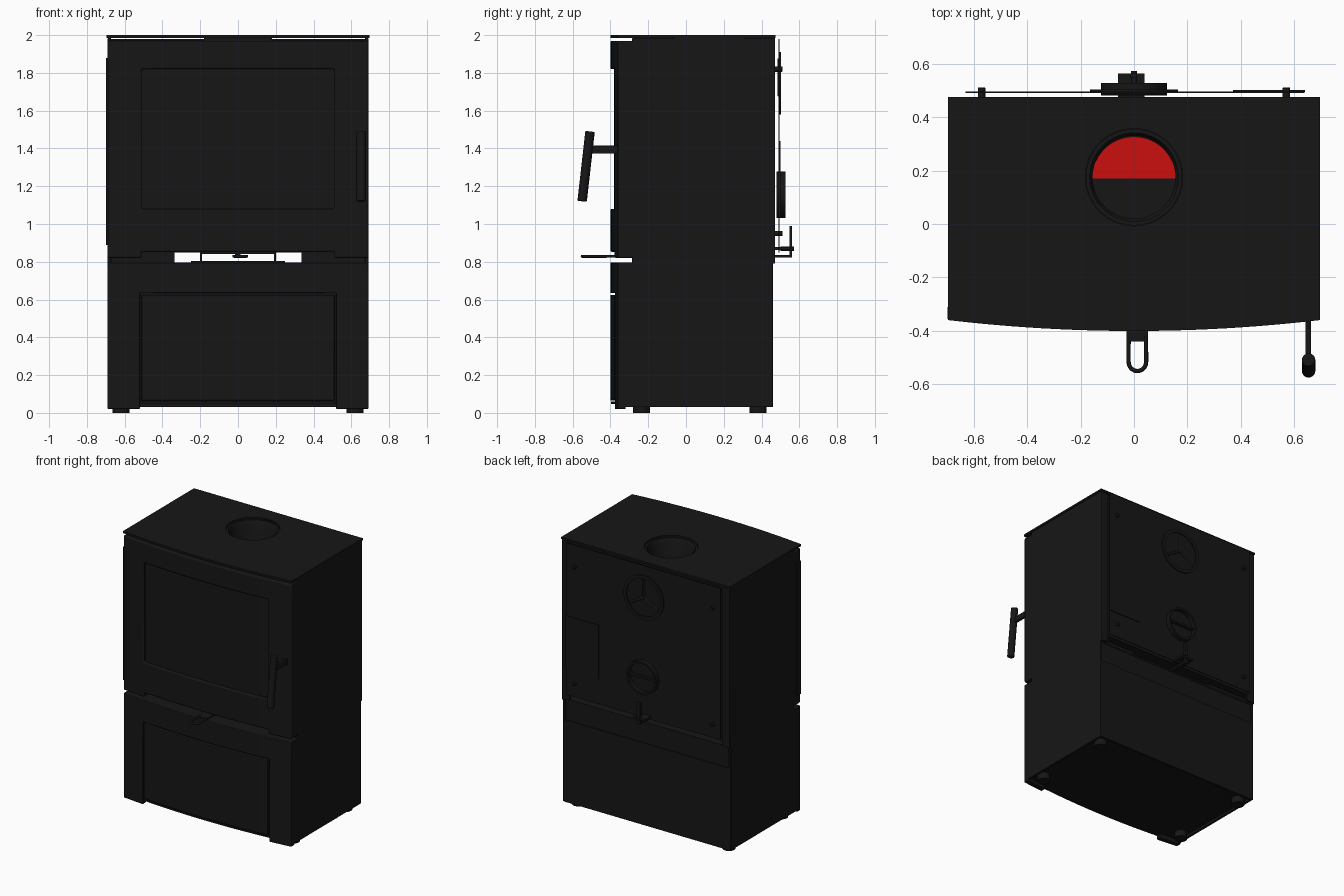
import bpy, bmesh, math
from mathutils import Vector

if "Cube" in bpy.data.objects:
    bpy.data.objects.remove(bpy.data.objects["Cube"])

def material(name, col):
    m = bpy.data.materials.new(name)
    m.diffuse_color = col
    m.use_nodes = True
    m.node_tree.nodes["Principled BSDF"].inputs["Base Color"].default_value = m.diffuse_color
    return m

BLACK = material("black_steel", (0.008, 0.008, 0.008, 1))
RED = material("red_lining", (0.6, 0.005, 0.005, 1))
W, BACK = 0.69, 0.475

def arc(x):
    return -0.40 + 0.04 * (x / W) ** 2

def finish(bm, name, mat=BLACK, bevel=0.0):
    bmesh.ops.recalc_face_normals(bm, faces=bm.faces)
    me = bpy.data.meshes.new(name)
    bm.to_mesh(me)
    bm.free()
    ob = bpy.data.objects.new(name, me)
    bpy.context.collection.objects.link(ob)
    me.materials.append(mat)
    if bevel:
        mod = ob.modifiers.new("bevel", 'BEVEL')
        mod.width, mod.segments, mod.limit_method = bevel, 2, 'ANGLE'
        mod.angle_limit = math.radians(40)
    bpy.context.view_layer.objects.active = ob
    bpy.ops.object.select_all(action='DESELECT')
    ob.select_set(True)
    bpy.ops.object.shade_smooth_by_angle(angle=math.radians(35))
    return ob

def box(name, x, y, z, bevel=0.0):
    bm = bmesh.new()
    bmesh.ops.create_cube(bm, size=1)
    for v in bm.verts:
        v.co = [(r[0] + r[1]) / 2 + c * (r[1] - r[0]) for r, c in zip((x, y, z), v.co)]
    return finish(bm, name, bevel=bevel)

def rod(name, a, b, r, bevel=0.0, sides=32):
    a, b = Vector(a), Vector(b)
    bm = bmesh.new()
    bmesh.ops.create_cone(bm, cap_ends=True, segments=sides, radius1=r, radius2=r, depth=(b - a).length)
    q = (b - a).to_track_quat('Z', 'Y')
    for v in bm.verts:
        v.co = q @ v.co + (a + b) / 2
    return finish(bm, name, bevel=bevel)

def lathe(name, prof, loc, axis='Z', n=64):
    """Closed radius/height profile spun round z, or round y when axis is Y."""
    bm = bmesh.new()
    rings = []
    for i in range(n):
        t = 2 * math.pi * i / n
        ring = []
        for r, h in prof:
            p = (r * math.cos(t), r * math.sin(t), h)
            if axis == 'Y':
                p = (p[0], p[2], p[1])
            ring.append(bm.verts.new(Vector(p) + Vector(loc)))
        rings.append(ring)
    m = len(prof)
    for i in range(n):
        a, b = rings[i], rings[(i + 1) % n]
        for j in range(m):
            bm.faces.new((a[j], b[j], b[(j + 1) % m], a[(j + 1) % m]))
    return finish(bm, name)

def curved_panel(name, x, z, thick, off=0.0, holes=(), bevel=0.004):
    """Panel following the bowed front; holes are x0,x1,z0,z1."""
    xs = {x[0] + (x[1] - x[0]) * i / 16 for i in range(17)}
    zs = set(z)
    for h in holes:
        xs = {v for v in xs if min(abs(v - h[0]), abs(v - h[1])) > 0.02 or v in x}
        xs |= {h[0], h[1]}
        zs |= {h[2], h[3]}
    xs, zs = sorted(xs), sorted(zs)
    bm = bmesh.new()
    g = [[bm.verts.new((u, arc(u) + off, w)) for w in zs] for u in xs]
    for i in range(len(xs) - 1):
        for j in range(len(zs) - 1):
            cx, cz = (xs[i] + xs[i + 1]) / 2, (zs[j] + zs[j + 1]) / 2
            if not any(h[0] < cx < h[1] and h[2] < cz < h[3] for h in holes):
                bm.faces.new((g[i][j], g[i + 1][j], g[i + 1][j + 1], g[i][j + 1]))
    bmesh.ops.delete(bm, geom=[v for v in bm.verts if not v.link_faces], context='VERTS')
    ext = bmesh.ops.extrude_face_region(bm, geom=bm.faces[:], use_keep_orig=True)
    for v in ext['geom']:
        if isinstance(v, bmesh.types.BMVert):
            v.co.y += thick
    return finish(bm, name, bevel=bevel)

def plate(name, z, back, w=W, off=0.0):
    """Horizontal plate with the bowed front outline."""
    bm = bmesh.new()
    pts = [(w * (i / 12 - 1), arc(w * (i / 12 - 1)) + off) for i in range(25)] + [(w, back), (-w, back)]
    f = bm.faces.new([bm.verts.new((px, py, z[0])) for px, py in pts])
    for v in bmesh.ops.extrude_face_region(bm, geom=[f], use_keep_orig=True)['geom']:
        if isinstance(v, bmesh.types.BMVert):
            v.co.z = z[1]
    return finish(bm, name)

# Top plate and the sheet below it, both cut for the flue
FLUE = (0, 0.175, 0)
cutter = rod("flue_cutter", (0, 0.175, 1.9), (0, 0.175, 2.1), 0.182, sides=64)
cutter.hide_render = True
cutter.hide_set(True)
for ob in (plate("top_plate", (1.985, 2.0), BACK, 0.695),
           box("top_sheet", (-0.68, 0.68), (-0.28, 0.47), (1.955, 1.972))):
    mod = ob.modifiers.new("flue_hole", 'BOOLEAN')
    mod.object, mod.solver = cutter, 'EXACT'
box("top_spacer", (-0.18, 0.18), (-0.28, -0.25), (1.97, 1.986))

# Flue collar with half red lining at its bottom
lathe("flue_collar", [(0.18, 1.988), (0.166, 1.988), (0.155, 1.97), (0.155, 1.7), (0.18, 1.7)], FLUE)
for name, start, mat in (("red_baffle", 0, RED), ("dark_baffle", math.pi, BLACK)):
    bm = bmesh.new()
    bm.faces.new([bm.verts.new((0.157 * math.cos(start + math.pi * i / 24),
                                0.17 + 0.157 * math.sin(start + math.pi * i / 24), 1.71)) for i in range(25)])
    finish(bm, name, mat)

# Upper body shell
for s, n in ((-1, "left"), (1, "right")):
    xr = sorted((s * 0.672, s * W))
    box(f"upper_side_{n}", xr, (-0.285, 0.472), (0.79, 1.985), 0.003)
    box(f"back_frame_{n}", sorted((s * 0.63, s * 0.68)), (0.455, 0.472), (0.80, 1.98))
    box(f"base_support_{n}", sorted((s * 0.335, s * 0.675)), (-0.26, 0.40), (0.79, 0.86))
box("firebox_floor", (-0.675, 0.675), (-0.28, 0.46), (0.855, 0.88))
box("firebox_back", (-0.675, 0.675), (0.44, 0.46), (0.86, 1.96))

# Bowed glazed door
curved_panel("door", (-W, W), (0.83, 1.97), 0.085, 0.0,
             [(-0.52, 0.51, 1.08, 1.82), (-0.51, 0.51, 0.82, 0.852)], 0.008)
curved_panel("door_glass", (-0.53, 0.52), (1.07, 1.83), 0.02, 0.018, bevel=0)
box("hinge_strip", (-0.698, -0.688), (-0.355, -0.31), (0.89, 1.88))

# Door handle
box("handle_arm", (0.642, 0.662), (-0.52, -0.34), (1.372, 1.415), 0.004)
rod("handle_grip", (0.653, -0.508, 1.49), (0.653, -0.55, 1.12), 0.025, 0.005)

# Lower storage compartment
DOOR = (-0.52, 0.52, 0.02, 0.634)
curved_panel("lower_front", (-W, W), (0.03, 0.797), 0.04, 0.0, [DOOR])
curved_panel("lower_door", (-0.51, 0.51), (0.065, 0.624), 0.03)
curved_panel("lower_door_backing", (-0.54, 0.54), (0.05, 0.66), 0.012, 0.032, bevel=0)
plate("lower_top", (0.785, 0.797), 0.455, 0.68, 0.03)
plate("lower_bottom", (0.048, 0.06), 0.455, 0.68, 0.004)
for s, n in ((-1, "left"), (1, "right")):
    box(f"lower_side_{n}", sorted((s * 0.672, s * W)), (-0.35, 0.46), (0.03, 0.797), 0.003)
box("lower_back", (-0.68, 0.68), (0.443, 0.46), (0.03, 0.64))
box("lower_back_upper", (-0.68, 0.68), (0.435, 0.452), (0.63, 0.79))

# Feet
for x in (-0.62, 0.62):
    for y in (-0.235, 0.38):
        rod("foot", (x, y, 0), (x, y, 0.05), 0.045)

# Air lever with a looped end and its housing
box("lever_plate", (-0.028, 0.053), (-0.44, -0.1), (0.823, 0.835))
cu = bpy.data.curves.new("lever_loop", 'CURVE')
cu.dimensions, cu.bevel_depth, cu.bevel_resolution = '3D', 0.008, 2
pts = [(-0.02, -0.42)] + [(0.0125 - 0.033 * math.cos(t * math.pi / 10), -0.515 - 0.035 * math.sin(t * math.pi / 10))
                          for t in range(11)] + [(0.045, -0.42)]
sp = cu.splines.new('POLY')
sp.points.add(len(pts) - 1)
for p, (px, py) in zip(sp.points, pts):
    p.co = (px, py, 0.829, 1)
cu.materials.append(BLACK)
bpy.context.collection.objects.link(bpy.data.objects.new("lever_loop", cu))
box("lever_housing_top", (-0.2, 0.2), (-0.2, 0.2), (0.84, 0.856))
for x in (-0.2, 0.19):
    box("lever_housing_side", (x, x + 0.01), (-0.2, 0.2), (0.797, 0.845))
box("lever_base", (-0.25, 0.25), (-0.2, 0.2), (0.796, 0.803))

# Rear heat shield with flue blank, air inlet, plate and bolts
box("heat_shield", (-0.63, 0.637), (0.489, 0.495), (0.85, 1.98))
box("rating_plate", (0.37, 0.64), (0.494, 0.501), (1.04, 1.44))
lathe("rear_flue_ring", [(0.165, 0.49), (0.165, 0.503), (0.14, 0.503), (0.14, 0.49)], (0, 0, 1.745), 'Y')
for k in range(3):
    t = math.pi / 2 + k * 2 * math.pi / 3
    rod("flue_blank_rib", (0, 0.494, 1.745), (0.13 * math.cos(t), 0.494, 1.745 + 0.13 * math.sin(t)), 0.009, sides=12)
lathe("air_inlet", [(0.123, 0.48), (0.123, 0.527), (0.108, 0.527), (0.108, 0.48)], (0, 0, 1.155), 'Y')
box("inlet_bar", (-0.11, 0.11), (0.49, 0.515), (1.147, 1.163))
for x in (-0.57, 0.57):
    for z in (0.95, 1.82):
        rod("shield_bolt", (x, 0.455, z), (x, 0.511, z), 0.014, 0.003, 16)

# Rear air control bracket
box("bracket_shelf", (-0.06, 0.04), (0.44, 0.562), (0.862, 0.878))
box("bracket_upright", (-0.015, 0.012), (0.547, 0.562), (0.825, 0.99))
box("bracket_foot", (-0.015, 0.012), (0.30, 0.562), (0.823, 0.837))
rod("bracket_pin", (0, 0.5, 0.87), (0, 0.573, 0.87), 0.012, sides=16)
